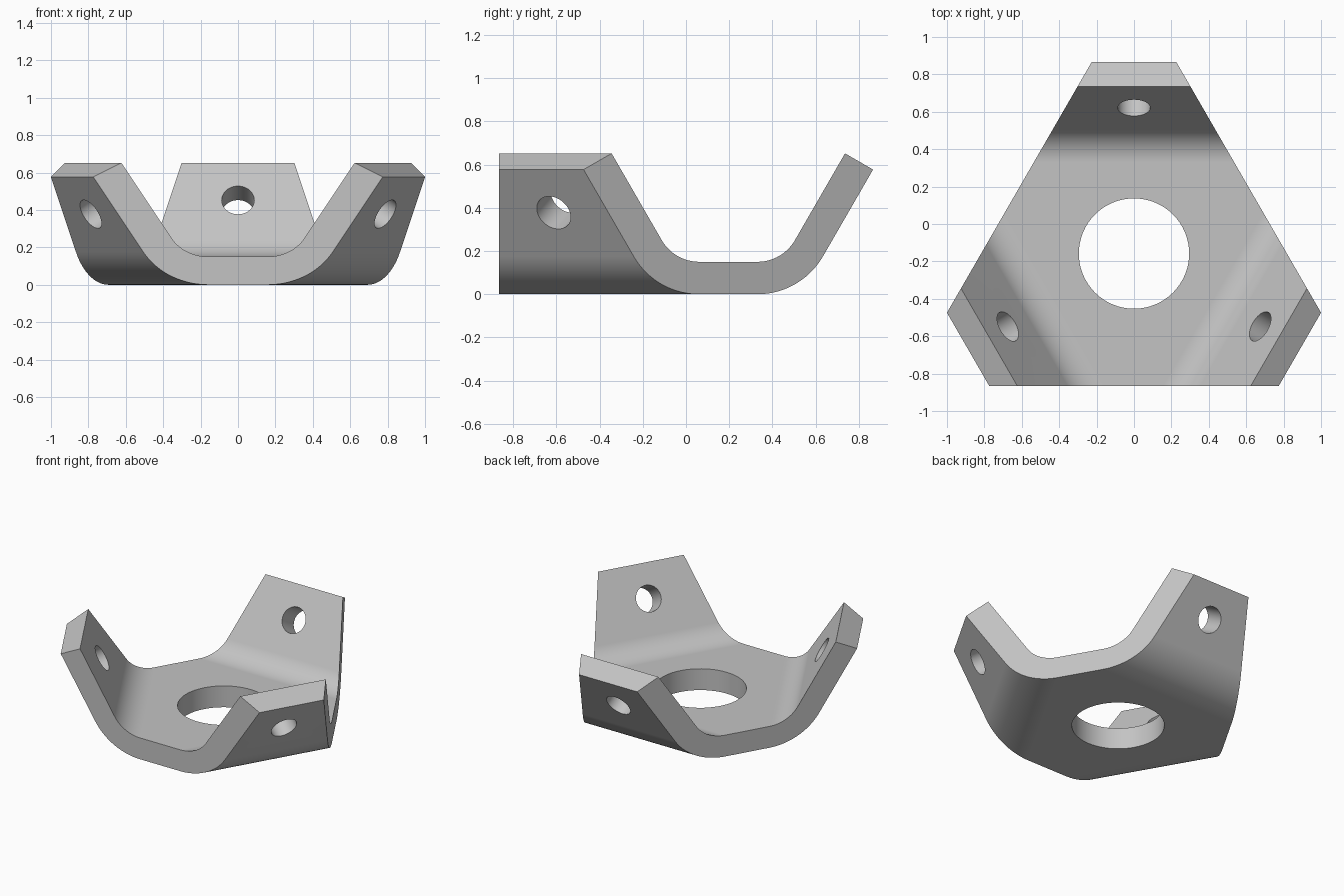
import bpy, bmesh
from math import sin, cos, tan, pi, radians
from mathutils import Matrix, Vector

cube = bpy.data.objects.get("Cube")
if cube:
    bpy.data.objects.remove(cube, do_unlink=True)

CENTRE = Vector((0, -0.158, 0))
SIDE = 0.708          # distance from the axis to each cut side
THICK = 0.15
BEND_START = 0.489    # where the plate starts to curve up
INNER_R = 0.2
BEND = radians(60)
TIP_TOP = 0.652       # height of the inner edge of a tip
STEPS = 20

steel = bpy.data.materials.new("grey metal")
steel.use_nodes = True
GREY = (0.55, 0.55, 0.55, 1)
steel.diffuse_color = GREY
steel.node_tree.nodes["Principled BSDF"].inputs["Base Color"].default_value = GREY


def arm_profile(offset):
    """Radius and height along an arm, on the inner (0) or outer (THICK) skin."""
    radius = INNER_R + offset
    pivot_z = THICK + INNER_R
    pts = [(BEND_START + radius * sin(BEND * i / STEPS),
            pivot_z - radius * cos(BEND * i / STEPS)) for i in range(STEPS + 1)]
    length = (TIP_TOP - pivot_z + INNER_R * cos(BEND)) / sin(BEND)
    r, z = pts[-1]
    return pts + [(r + length * cos(BEND), z + length * sin(BEND))]


def add_skin(bm, turn, offset):
    """Left and right edge vertices of one skin of an arm."""
    edges = []
    for side in (1, -1):
        edges.append([bm.verts.new(turn @ Vector(
            (-side * (2 * SIDE - r) * tan(pi / 6), r, z))) for r, z in arm_profile(offset)])
    return edges


def strip(bm, a, b):
    for i in range(len(a) - 1):
        bm.faces.new((a[i], b[i], b[i + 1], a[i + 1]))


# Bent plate: three arms joined by a flat six-sided middle
bm = bmesh.new()
turns = [Matrix.Translation(CENTRE) @ Matrix.Rotation(2 * pi * k / 3, 4, 'Z') for k in range(3)]
arms = [(add_skin(bm, t, 0), add_skin(bm, t, THICK)) for t in turns]
for inner, outer in arms:
    strip(bm, *inner)
    strip(bm, *outer)
    bm.faces.new((inner[0][-1], inner[1][-1], outer[1][-1], outer[0][-1]))
for skin in (0, 1):
    bm.faces.new([edge[0] for arm in arms for edge in (arm[skin][1], arm[skin][0])])
for k in range(3):
    here, after = arms[k], arms[(k + 1) % 3]
    bm.faces.new(here[0][0][::-1] + after[0][1] + after[1][1][::-1] + here[1][0])
bmesh.ops.recalc_face_normals(bm, faces=bm.faces)
mesh = bpy.data.meshes.new("bracket")
bm.to_mesh(mesh)
bm.free()
bracket = bpy.data.objects.new("bracket", mesh)
bpy.context.collection.objects.link(bracket)
mesh.materials.append(steel)


# Round holes: one in the middle and one square to each arm
def cutter(name, radius, matrix):
    bpy.ops.mesh.primitive_cylinder_add(vertices=64, radius=radius, depth=0.5)
    ob = bpy.context.object
    ob.name = name
    ob.matrix_world = matrix
    ob.data.materials.append(steel)
    ob.hide_render = True
    mod = bracket.modifiers.new(name, 'BOOLEAN')
    mod.operation = 'DIFFERENCE'
    mod.solver = 'EXACT'
    mod.object = ob
    return ob


cutters = [cutter("centre_hole_cutter", 0.295, Matrix.Translation(CENTRE))]
for turn in turns:
    place = Matrix.Translation((0, 0.778, 0.453)) @ Matrix.Rotation(BEND, 4, 'X')
    cutters.append(cutter("arm_hole_cutter", 0.087, turn @ place))

bpy.ops.object.select_all(action='DESELECT')
bracket.select_set(True)
bpy.context.view_layer.objects.active = bracket
for mod in list(bracket.modifiers):
    bpy.ops.object.modifier_apply(modifier=mod.name)
for ob in cutters:
    bpy.data.objects.remove(ob, do_unlink=True)

# Smooth bends and bores, crisp edges, flat faces kept flat
bpy.ops.object.shade_smooth_by_angle(angle=radians(30))
weighted = bracket.modifiers.new("flat_faces", 'WEIGHTED_NORMAL')
weighted.keep_sharp = True
